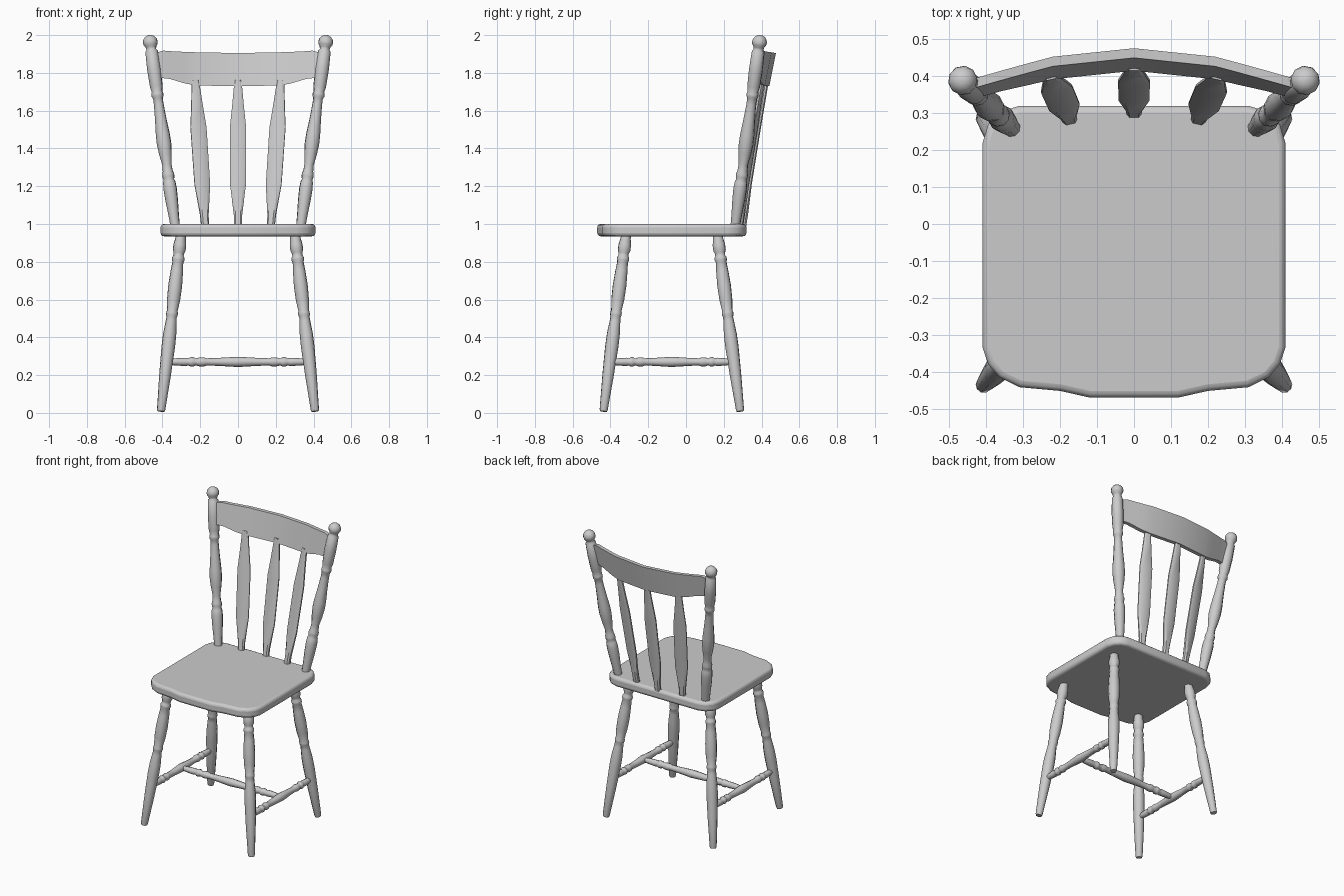
import bpy, bmesh, math
from mathutils import Vector

if "Cube" in bpy.data.objects:
    bpy.data.objects.remove(bpy.data.objects["Cube"])


def finish(name, bm, smooth=None):
    bmesh.ops.recalc_face_normals(bm, faces=bm.faces[:])
    me = bpy.data.meshes.new(name)
    bm.to_mesh(me)
    bm.free()
    ob = bpy.data.objects.new(name, me)
    bpy.context.collection.objects.link(ob)
    if smooth:
        bpy.ops.object.select_all(action='DESELECT')
        ob.select_set(True)
        bpy.context.view_layer.objects.active = ob
        bpy.ops.object.shade_smooth_by_angle(angle=math.radians(smooth))
    return ob


def loft(name, rings, smooth=None):
    """Skin a list of equal-length closed rings and cap both ends."""
    bm = bmesh.new()
    vs = [[bm.verts.new(p) for p in r] for r in rings]
    n = len(vs[0])
    for a, b in zip(vs, vs[1:]):
        for i in range(n):
            j = (i + 1) % n
            bm.faces.new((a[i], a[j], b[j], b[i]))
    bm.faces.new(vs[0][::-1])
    bm.faces.new(vs[-1])
    return finish(name, bm, smooth)


def turned(name, p0, p1, profile, sides=10):
    """Lathe-turned part; profile is (fraction along axis, radius)."""
    p0, p1 = Vector(p0), Vector(p1)
    rot = (p1 - p0).to_track_quat('Z', 'Y')
    rings = []
    for t, r in profile:
        c = p0.lerp(p1, t)
        rings.append([c + rot @ Vector((r * math.cos(k * math.tau / sides),
                                        r * math.sin(k * math.tau / sides), 0))
                      for k in range(sides)])
    return loft(name, rings, 55)


# Seat: rounded slab with a slightly bowed front
half = [(0.12, -0.47), (0.2, -0.452), (0.31, -0.442), (0.365, -0.415), (0.395, -0.38),
        (0.41, -0.335), (0.41, 0.22), (0.395, 0.27), (0.36, 0.305), (0.31, 0.32)]
outline = half + [(-x, y) for x, y in reversed(half)]
seat = loft("seat", [[(x, y, z) for x, y in outline] for z in (0.935, 1.0)])
bev = seat.modifiers.new("round", 'BEVEL')
bev.width, bev.segments, bev.limit_method = 0.018, 3, 'ANGLE'
bev.angle_limit = math.radians(60)
bpy.context.view_layer.objects.active = seat
seat.select_set(True)
bpy.ops.object.shade_smooth_by_angle(angle=math.radians(40))

# Turned legs, splayed outwards
leg = [(0, 0.019), (0.01, 0.022), (0.2, 0.031), (0.36, 0.036), (0.43, 0.035), (0.50, 0.029),
       (0.525, 0.027), (0.535, 0.031), (0.55, 0.031), (0.56, 0.028), (0.62, 0.035),
       (0.70, 0.037), (0.78, 0.033), (0.83, 0.029), (0.84, 0.033), (0.855, 0.033),
       (0.865, 0.027), (0.88, 0.028), (0.895, 0.034), (0.925, 0.034), (0.96, 0.028), (1, 0.025)]
CY = -0.075
for sx, xs in ((-1, "left"), (1, "right")):
    for sy, ys in ((-1, "front"), (1, "back")):
        turned(f"{ys}_{xs}_leg", (sx * 0.408, CY + sy * 0.362, 0.008),
               (sx * 0.300, CY + sy * 0.240, 0.96), leg)

# H-shaped stretchers
rail_half = [(0, 0.014), (0.06, 0.019), (0.13, 0.022), (0.15, 0.019), (0.165, 0.025),
             (0.185, 0.025), (0.2, 0.018), (0.23, 0.024), (0.26, 0.024), (0.28, 0.019),
             (0.36, 0.021), (0.45, 0.025)]
stretcher = rail_half + [(0.5, 0.027)] + [(1 - t, r) for t, r in reversed(rail_half)]
for sx, xs in ((-1, "left"), (1, "right")):
    turned(f"{xs}_stretcher", (sx * 0.378, CY - 0.325, 0.27), (sx * 0.378, CY + 0.325, 0.27),
           stretcher, 8)
turned("cross_stretcher", (-0.375, CY, 0.27), (0.375, CY, 0.27), stretcher, 8)

# Turned back posts with ball finials
post = [(0, 0.025), (0.06, 0.028), (0.14, 0.034), (0.20, 0.036), (0.235, 0.033), (0.245, 0.028),
        (0.26, 0.032), (0.275, 0.032), (0.29, 0.027), (0.325, 0.025), (0.38, 0.034),
        (0.43, 0.039), (0.48, 0.038), (0.56, 0.031), (0.64, 0.026), (0.67, 0.026),
        (0.68, 0.032), (0.695, 0.032), (0.705, 0.028), (0.73, 0.034), (0.82, 0.037),
        (0.915, 0.034), (0.925, 0.026)]
post += [(0.963 - 0.037 * math.cos(a), 0.039 * math.sin(a) + 0.001)
         for a in (math.radians(d) for d in (45, 70, 90, 115, 140, 160, 180))]
for sx, xs in ((-1, "left"), (1, "right")):
    turned(f"{xs}_back_post", (sx * 0.332, 0.26, 0.985), (sx * 0.469, 0.394, 2.0), post)

# Crest rail: bowed and leaning back, with a shaped lower edge
crest = [(0, 0.45, 1.73, 1.905), (0.22, 0.427, 1.733, 1.909), (0.28, 0.411, 1.744, 1.911),
         (0.36, 0.389, 1.768, 1.915), (0.395, 0.379, 1.772, 1.918), (0.43, 0.369, 1.772, 1.908)]
rings = []
for x, y, zb, zt in [(-c[0], *c[1:]) for c in crest[:0:-1]] + crest:
    yb = y - 0.2 * (zt - zb)
    rings.append([(x, yb, zb), (x, yb + 0.026, zb), (x, y + 0.026, zt), (x, y, zt)])
loft("crest_rail", rings, 30)

# Arrow-shaped flat spindles: (fraction, half width, half thickness)
arrow = [(0, 0.020, 0.016), (0.08, 0.022, 0.016), (0.29, 0.042, 0.010), (0.68, 0.043, 0.010),
         (0.84, 0.030, 0.011), (1, 0.019, 0.012)]
for side, name in ((-1, "left"), (0, "middle"), (1, "right")):
    p0 = Vector((side * 0.174, 0.302 - abs(side) * 0.018, 0.985))
    p1 = Vector((side * 0.226, 0.427 - abs(side) * 0.024, 1.76))
    yaw = -side * 0.22
    u = Vector((math.cos(yaw), math.sin(yaw), 0))
    v = (p1 - p0).normalized().cross(u)
    rings = []
    for t, w, h in arrow:
        c = p0.lerp(p1, t)
        rings.append([c + u * (w * a) + v * (h * b) for a, b in
                      ((-1, -.4), (-.6, -1), (.6, -1), (1, -.4), (1, .4), (.6, 1), (-.6, 1), (-1, .4))])
    loft(f"{name}_spindle", rings, 30)
